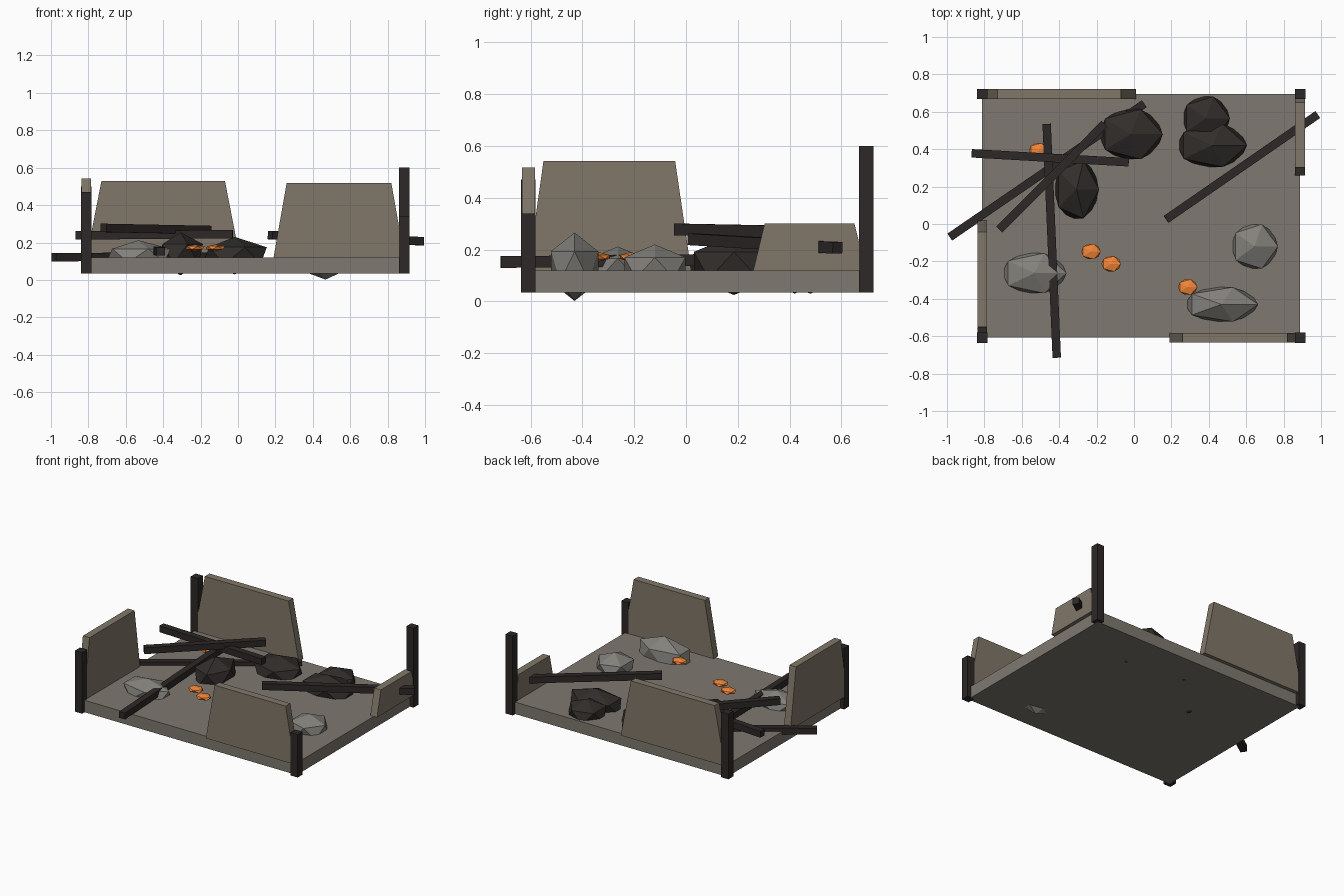
import bpy, bmesh
from mathutils import Vector, Matrix

if "Cube" in bpy.data.objects:
    bpy.data.objects.remove(bpy.data.objects["Cube"])


def material(name, rgb):
    m = bpy.data.materials.new(name)
    m.diffuse_color = (*rgb, 1)
    m.use_nodes = True
    m.node_tree.nodes["Principled BSDF"].inputs["Base Color"].default_value = m.diffuse_color
    return m


STONE = material("stone", (0.21, 0.19, 0.16))
PLASTER = material("plaster", (0.22, 0.185, 0.14))
CHAR = material("charred_wood", (0.026, 0.021, 0.02))
SOOT = material("sooty_rubble", (0.03, 0.026, 0.024))
RUBBLE = material("grey_rubble", (0.23, 0.22, 0.20))
EMBER = material("ember", (0.9, 0.24, 0.04))


def finish(name, bm, mat):
    bmesh.ops.recalc_face_normals(bm, faces=bm.faces)
    me = bpy.data.meshes.new(name)
    bm.to_mesh(me)
    bm.free()
    me.materials.append(mat)
    ob = bpy.data.objects.new(name, me)
    bpy.context.collection.objects.link(ob)
    return ob


def box(name, lo, hi, mat):
    lo, hi = Vector(lo), Vector(hi)
    bm = bmesh.new()
    bmesh.ops.create_cube(bm, size=1, matrix=Matrix.Translation((lo + hi) / 2)
                          @ Matrix.Diagonal((*(hi - lo), 1)))
    return finish(name, bm, mat)


def beam(name, a, b, width=0.045):
    a, b = Vector(a), Vector(b)
    d = b - a
    x = d.normalized()
    y = Vector((0, 0, 1)).cross(x).normalized()
    rot = Matrix((x, y, x.cross(y))).transposed().to_4x4()
    bm = bmesh.new()
    bmesh.ops.create_cube(bm, size=1, matrix=Matrix.Translation((a + b) / 2) @ rot
                          @ Matrix.Diagonal((d.length, width, width, 1)))
    return finish(name, bm, CHAR)


def lump(name, centre, radii, mat):
    bm = bmesh.new()
    bmesh.ops.create_icosphere(bm, subdivisions=1, radius=1,
                               matrix=Matrix.Translation(centre) @ Matrix.Diagonal((*radii, 1)))
    return finish(name, bm, mat)


def wall(name, axis, fixed, bottom, top, height, thick=0.052):
    # trapezoid broken wall standing on the slab, running along x or y
    outline = [(bottom[0], 0.12), (bottom[1], 0.12), (top[1], height), (top[0], height)]
    bm = bmesh.new()
    rings = []
    for off in (-thick / 2, thick / 2):
        rings.append([bm.verts.new((u, fixed + off, z) if axis == "x" else (fixed + off, u, z))
                      for u, z in outline])
    bm.faces.new(rings[0])
    bm.faces.new(rings[1])
    for i in range(4):
        j = (i + 1) % 4
        bm.faces.new((rings[0][i], rings[0][j], rings[1][j], rings[1][i]))
    return finish(name, bm, PLASTER)


# floor slab
X0, X1, Y0, Y1 = -0.812, 0.888, -0.608, 0.695
box("floor_slab", (X0, Y0, 0.035), (X1, Y1, 0.12), STONE)

# corner posts burnt to different heights
for name, x, y, top in (("front_left_post", X0, Y0, 0.47), ("front_right_post", X1, Y0, 0.34),
                        ("back_left_post", X0, Y1, 0.50), ("back_right_post", X1, Y1, 0.60)):
    h = 0.028
    box(name, (x - h, y - h, 0.035), (x + h, y + h, top), CHAR)

# broken wall panels
wall("back_wall", "x", Y1, (-0.81, 0.01), (-0.73, -0.07), 0.53)
wall("front_wall", "x", Y0, (0.19, 0.89), (0.26, 0.82), 0.517)
wall("left_wall", "y", X0, (-0.61, 0.02), (-0.55, -0.042), 0.543)
wall("right_wall", "y", X1, (0.26, 0.695), (0.303, 0.65), 0.30)

# fallen beams
beam("fallen_beam_long", (-0.985, -0.07, 0.122), (0.055, 0.643, 0.125))
beam("fallen_beam_cross", (-0.868, 0.378, 0.238), (-0.028, 0.33, 0.245))
beam("fallen_beam_top", (-0.72, -0.03, 0.278), (-0.158, 0.535, 0.267))
beam("fallen_beam_front", (-0.467, 0.535, 0.165), (-0.413, -0.715, 0.152))
beam("fallen_beam_right", (0.172, 0.025, 0.24), (0.982, 0.585, 0.207))

# rubble heaps
for i, (c, r) in enumerate([((0.468, -0.43, 0.134), (0.22, 0.108, 0.132)),
                            ((0.645, -0.12, 0.13), (0.14, 0.139, 0.09)),
                            ((-0.533, -0.263, 0.13), (0.193, 0.126, 0.082))]):
    lump(f"grey_rubble_{i + 1}", c, r, RUBBLE)
for i, (c, r) in enumerate([((-0.017, 0.48, 0.13), (0.191, 0.157, 0.10)),
                            ((-0.307, 0.185, 0.14), (0.134, 0.182, 0.115)),
                            ((0.385, 0.565, 0.13), (0.143, 0.137, 0.09)),
                            ((0.417, 0.42, 0.13), (0.21, 0.135, 0.10))]):
    lump(f"sooty_rubble_{i + 1}", c, r, SOOT)

# glowing embers
for i, (x, y) in enumerate([(-0.23, -0.147), (-0.122, -0.213), (0.287, -0.337), (-0.51, 0.392)]):
    lump(f"ember_{i + 1}", (x, y, 0.172), (0.058, 0.048, 0.018), EMBER)
